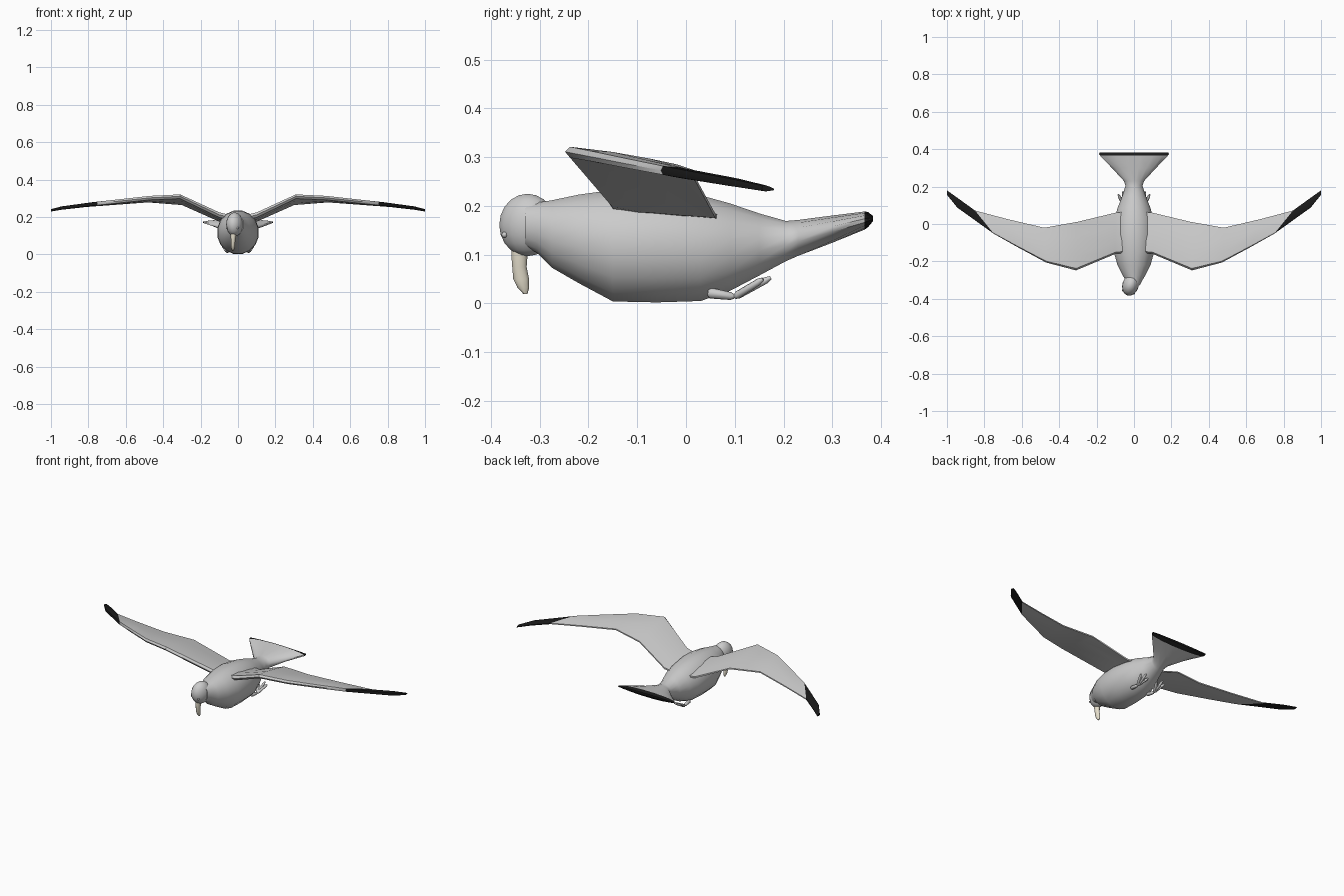
import bpy, bmesh, math
from mathutils import Vector, Matrix

if "Cube" in bpy.data.objects:
    bpy.data.objects.remove(bpy.data.objects["Cube"])


def material(name, rgb):
    m = bpy.data.materials.new(name)
    m.diffuse_color = (*rgb, 1)
    m.use_nodes = True
    m.node_tree.nodes["Principled BSDF"].inputs["Base Color"].default_value = m.diffuse_color
    return m


black = material("black feathers", (0.01, 0.01, 0.01))
cream = material("cream beak", (0.78, 0.73, 0.6))


def finish(name, bm, mat=None, angle=35):
    bmesh.ops.recalc_face_normals(bm, faces=bm.faces)
    me = bpy.data.meshes.new(name)
    bm.to_mesh(me)
    bm.free()
    ob = bpy.data.objects.new(name, me)
    bpy.context.collection.objects.link(ob)
    if mat:
        me.materials.append(mat)
    bpy.ops.object.select_all(action='DESELECT')
    ob.select_set(True)
    bpy.context.view_layer.objects.active = ob
    bpy.ops.object.shade_smooth_by_angle(angle=math.radians(angle))
    return ob


def loft(name, rings, mat=None, angle=35):
    """Skin a list of equal-length point rings and cap both ends."""
    bm = bmesh.new()
    vs = [[bm.verts.new(p) for p in r] for r in rings]
    n = len(vs[0])
    for a, b in zip(vs, vs[1:]):
        for i in range(n):
            j = (i + 1) % n
            bm.faces.new((a[i], a[j], b[j], b[i]))
    bm.faces.new(vs[0])
    bm.faces.new(vs[-1])
    return finish(name, bm, mat, angle)


def oval_y(y, hw, z0, z1, x=0, n=16):
    """Upright oval across the body at y."""
    zc, hz = (z0 + z1) / 2, (z1 - z0) / 2
    return [(x + hw * math.cos(t), y, zc + hz * math.sin(t))
            for t in (2 * math.pi * (i + 0.5) / n for i in range(n))]


def ball(name, loc, scale, rot=0, u=16, v=10):
    bm = bmesh.new()
    m = Matrix.Translation(loc) @ Matrix.Rotation(rot, 4, 'Z') @ Matrix.Diagonal((*scale, 1))
    bmesh.ops.create_uvsphere(bm, u_segments=u, v_segments=v, radius=1, matrix=m)
    return finish(name, bm, None, 60)


def rod(name, a, b, r0, r1, n=8):
    a, b = Vector(a), Vector(b)
    q = (b - a).to_track_quat('Z', 'Y')

    def ring(c, r):
        return [c + q @ Vector((r * math.cos(2 * math.pi * i / n),
                                r * math.sin(2 * math.pi * i / n), 0)) for i in range(n)]
    d = b - a
    return loft(name, [ring(a, r0 * 0.6), ring(a + d * .1, r0), ring(a + d * .85, r1),
                       ring(b, r1 * 0.5)], None, 50)


# Body flowing into the fanned tail: y, half width, bottom z, top z
trunk = [(-0.33, 0.030, 0.115, 0.205), (-0.305, 0.043, 0.103, 0.208),
         (-0.275, 0.062, 0.072, 0.213), (-0.22, 0.090, 0.040, 0.225),
         (-0.15, 0.110, 0.002, 0.235), (-0.06, 0.113, 0.0, 0.237),
         (0.03, 0.106, 0.003, 0.224), (0.09, 0.088, 0.024, 0.207),
         (0.15, 0.064, 0.056, 0.186), (0.205, 0.046, 0.086, 0.170),
         (0.23, 0.055, 0.097, 0.172), (0.30, 0.121, 0.124, 0.181),
         (0.366, 0.185, 0.151, 0.189)]
loft("body_and_tail", [oval_y(*r) for r in trunk], None, 50)

# Black band on the tail end
loft("tail_band", [oval_y(0.366, 0.185, 0.151, 0.189), oval_y(0.373, 0.19, 0.156, 0.188),
                   oval_y(0.383, 0.188, 0.168, 0.180)], black)

# Head, turned slightly to one side, with eyes
turn = -0.3
head_c = Vector((-0.018, -0.325, 0.161))
ball("head", head_c, (0.044, 0.060, 0.064), turn)
for s in (1, -1):
    off = Matrix.Rotation(turn, 3, 'Z') @ Vector((s * 0.030, -0.040, -0.020))
    ball("eye", head_c + off, (0.006, 0.006, 0.006), 0, 10, 6)

# Drooping hooked beak: z, front y, back y, half width, x
beak = [(0.125, -0.358, -0.322, 0.014, -0.024), (0.10, -0.359, -0.324, 0.015, -0.025),
        (0.075, -0.357, -0.326, 0.012, -0.026), (0.05, -0.355, -0.321, 0.011, -0.027),
        (0.032, -0.346, -0.321, 0.009, -0.027), (0.019, -0.333, -0.325, 0.004, -0.027)]
loft("beak", [[(x + hw * math.cos(t), (f + b) / 2 + (b - f) / 2 * math.sin(t), z)
               for t in (2 * math.pi * i / 10 for i in range(10))]
              for z, f, b, hw, x in beak], cream, 60)

# Wings: leading point, trailing point, half thickness
stations = [((0.05, -0.155, 0.200), (0.05, 0.065, 0.178), 0.018),
            ((0.10, -0.160, 0.212), (0.10, 0.060, 0.180), 0.018),
            ((0.31, -0.248, 0.311), (0.30, 0.012, 0.268), 0.015),
            ((0.47, -0.206, 0.303), (0.48, -0.020, 0.282), 0.014),
            ((0.62, -0.125, 0.287), (0.68, 0.027, 0.267), 0.013),
            ((0.75, -0.052, 0.273), (0.85, 0.072, 0.254), 0.012),
            ((0.945, 0.088, 0.248), (0.94, 0.137, 0.245), 0.010),
            ((1.0, 0.156, 0.236), (1.0, 0.180, 0.234), 0.007)]
foil = [(0, 0), (0.04, 0.8), (0.3, 1), (0.7, 0.65), (1, 0.25),
        (1, -0.25), (0.7, -0.5), (0.3, -0.8), (0.04, -0.7)]


def wing_ring(st, s):
    lead, trail, h = Vector(st[0]), Vector(st[1]), st[2]
    pts = [lead.lerp(trail, f) + Vector((0, 0, t * h)) for f, t in foil]
    return [(s * p.x, p.y, p.z) for p in pts]


for s, side in ((1, "right"), (-1, "left")):
    rings = [wing_ring(st, s) for st in stations]
    loft(side + "_wing", rings[:6])
    loft(side + "_wing_tip", rings[5:], black)

    # Folded-back leg and webbed foot
    ankle = (s * 0.058, 0.10, 0.014)
    rod(side + "_leg", (s * 0.055, 0.045, 0.022), ankle, 0.011, 0.008)
    tips = [(s * x, y, z) for x, y, z in
            ((0.030, 0.155, 0.044), (0.058, 0.174, 0.053), (0.084, 0.158, 0.050))]
    for i, tip in enumerate(tips):
        rod(f"{side}_toe_{i + 1}", ankle, tip, 0.008, 0.007)
    a = Vector(ankle)
    rim = [a, a.lerp(Vector(tips[0]), 0.7), a.lerp(Vector(tips[1]), 0.6),
           a.lerp(Vector(tips[2]), 0.7)]
    up = Vector((0, -0.001, 0.003))
    loft(side + "_web", [[p - up for p in rim], [p + up for p in rim]])
